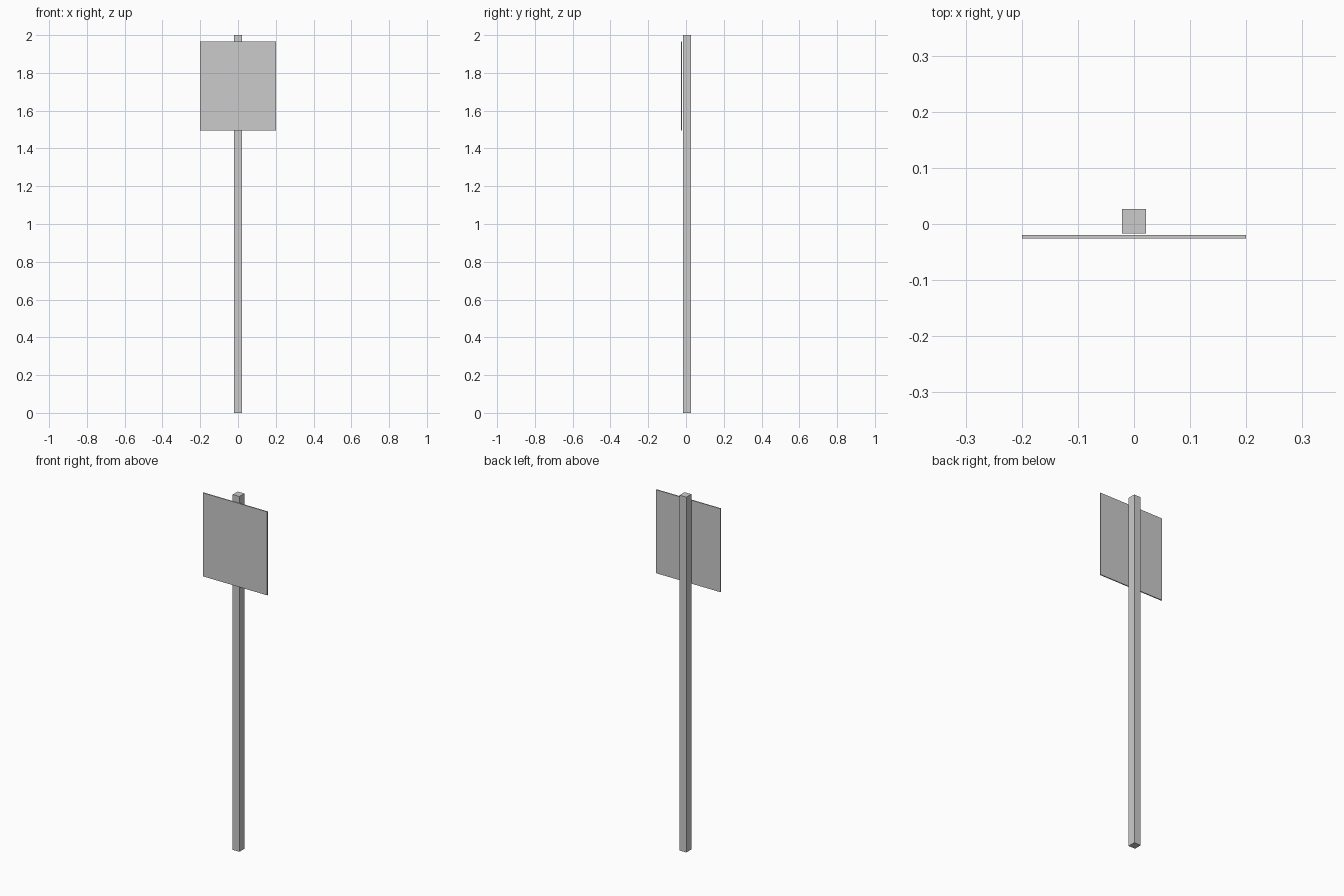
import bpy

if "Cube" in bpy.data.objects:
    bpy.data.objects.remove(bpy.data.objects["Cube"])


def box(name, lo, hi):
    """Add a box spanning two opposite corners."""
    center = [(a + b) / 2 for a, b in zip(lo, hi)]
    bpy.ops.mesh.primitive_cube_add(size=1, location=center)
    obj = bpy.context.object
    obj.name = name
    obj.scale = [b - a for a, b in zip(lo, hi)]
    bpy.ops.object.transform_apply(location=False, rotation=False, scale=True)
    return obj


# Square upright post
box("post", (-0.021, -0.017, 0), (0.021, 0.027, 2))

# Thin sign plate just in front of the post
box("sign_plate", (-0.2, -0.026, 1.495), (0.2, -0.020, 1.965))
